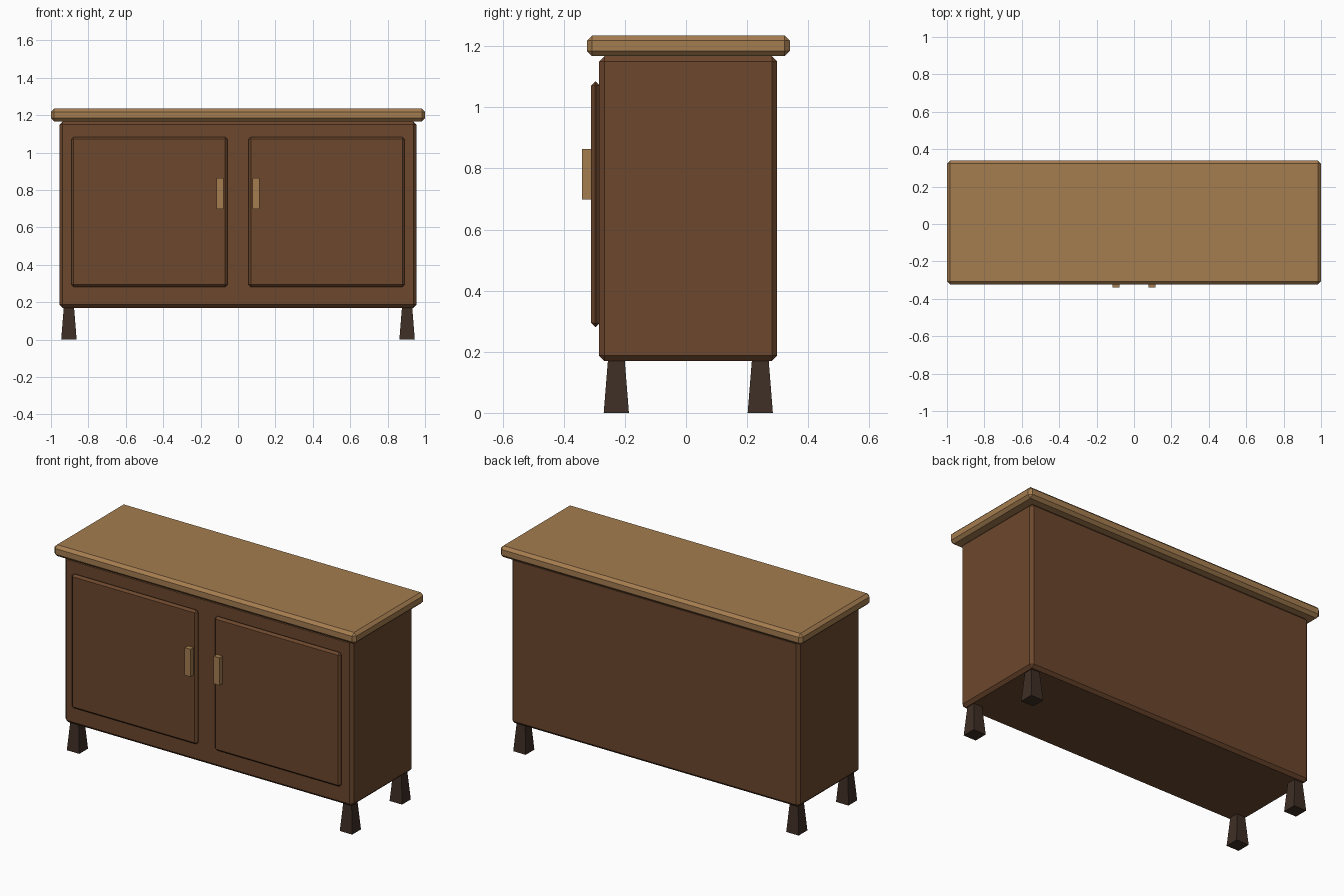
import bpy
import bmesh

if "Cube" in bpy.data.objects:
    bpy.data.objects.remove(bpy.data.objects["Cube"])


def material(name, rgb):
    m = bpy.data.materials.new(name)
    m.diffuse_color = (*rgb, 1.0)
    m.use_nodes = True
    m.node_tree.nodes["Principled BSDF"].inputs["Base Color"].default_value = m.diffuse_color
    return m


BROWN = material("brown wood", (0.150, 0.063, 0.026))
TAN = material("tan wood", (0.376, 0.205, 0.080))
DARK = material("dark wood", (0.048, 0.028, 0.018))


def box(name, lo, hi, mat, chamfer=0.0, bottom_scale=1.0):
    """Box between two corners, with optional chamfer or flared base."""
    bm = bmesh.new()
    bmesh.ops.create_cube(bm, size=1.0)
    for v in bm.verts:
        s = bottom_scale if v.co.z < 0 else 1.0
        v.co.x *= (hi[0] - lo[0]) * s
        v.co.y *= (hi[1] - lo[1]) * s
        v.co.z *= hi[2] - lo[2]
    if chamfer:
        bmesh.ops.bevel(bm, geom=bm.edges[:], offset=chamfer, segments=1,
                        affect='EDGES', profile=0.5)
    me = bpy.data.meshes.new(name)
    bm.to_mesh(me)
    bm.free()
    me.materials.append(mat)
    ob = bpy.data.objects.new(name, me)
    ob.location = [(a + b) / 2 for a, b in zip(lo, hi)]
    bpy.context.collection.objects.link(ob)
    return ob


# Cabinet body and overhanging top
box("cabinet_body", (-0.954, -0.284, 0.17), (0.954, 0.298, 1.167), BROWN, 0.017)
box("table_top", (-1.0, -0.324, 1.167), (1.0, 0.34, 1.235), TAN, 0.017)

for side, s in (("left", -1), ("right", 1)):
    # Door panel and its pull handle
    x0, x1 = sorted((s * 0.057, s * 0.891))
    box(side + "_door", (x0, -0.31, 0.281), (x1, -0.282, 1.084), BROWN, 0.0125)
    x0, x1 = sorted((s * 0.077, s * 0.115))
    box(side + "_handle", (x0, -0.34, 0.698), (x1, -0.309, 0.863), TAN)
    # Flared square legs
    for end, y in (("front", -0.228), ("back", 0.243)):
        x = s * 0.904
        box(f"{end}_{side}_leg", (x - 0.0275, y - 0.0275, 0.0),
            (x + 0.0275, y + 0.0275, 0.172), DARK, bottom_scale=1.5)
